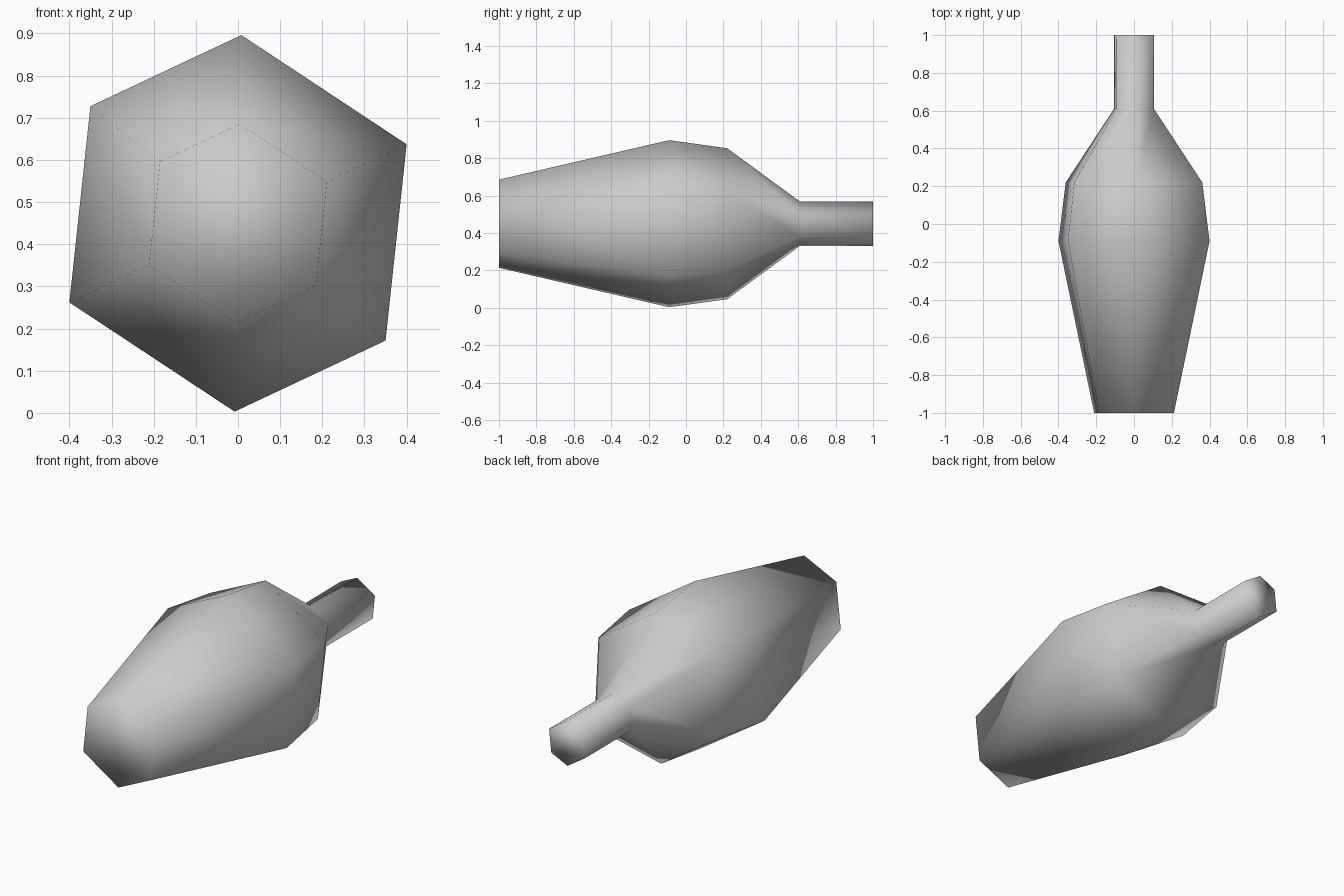
import bpy, bmesh
from mathutils import Vector

cube = bpy.data.objects.get("Cube")
if cube:
    bpy.data.objects.remove(cube, do_unlink=True)

# Single grey colour
grey = bpy.data.materials.new("grey")
grey.use_nodes = True
colour = (0.6, 0.6, 0.6, 1.0)
grey.diffuse_color = colour
grey.node_tree.nodes["Principled BSDF"].inputs["Base Color"].default_value = colour

# Slightly twisted hexagon: three corners and their opposites
half = [Vector((0.008, 0.4465)), Vector((0.4, 0.1875)), Vector((0.35, -0.278))]
hexagon = half + [-p for p in half]
centre_z = 0.4495

# Depth and scale of each ring, from blunt front to thin neck
rings = [(-1.0, 0.528), (-0.09, 1.0), (0.22, 0.904), (0.61, 0.264), (1.0, 0.266)]


def loft(name, section, stations):
    bm = bmesh.new()
    loops = [[bm.verts.new((p.x * s, y, centre_z + p.y * s)) for p in section]
             for y, s in stations]
    n = len(section)
    for a, b in zip(loops, loops[1:]):
        for i in range(n):
            j = (i + 1) % n
            bm.faces.new((a[i], a[j], b[j], b[i]))
    bm.faces.new(loops[0])
    bm.faces.new(loops[-1])
    bmesh.ops.recalc_face_normals(bm, faces=bm.faces)
    for f in bm.faces:
        f.smooth = True
    mesh = bpy.data.meshes.new(name)
    bm.to_mesh(mesh)
    bm.free()
    obj = bpy.data.objects.new(name, mesh)
    bpy.context.collection.objects.link(obj)
    return obj


# Faceted bulb body running into its neck
body = loft("bulb_body", hexagon, rings)
body.data.materials.append(grey)
